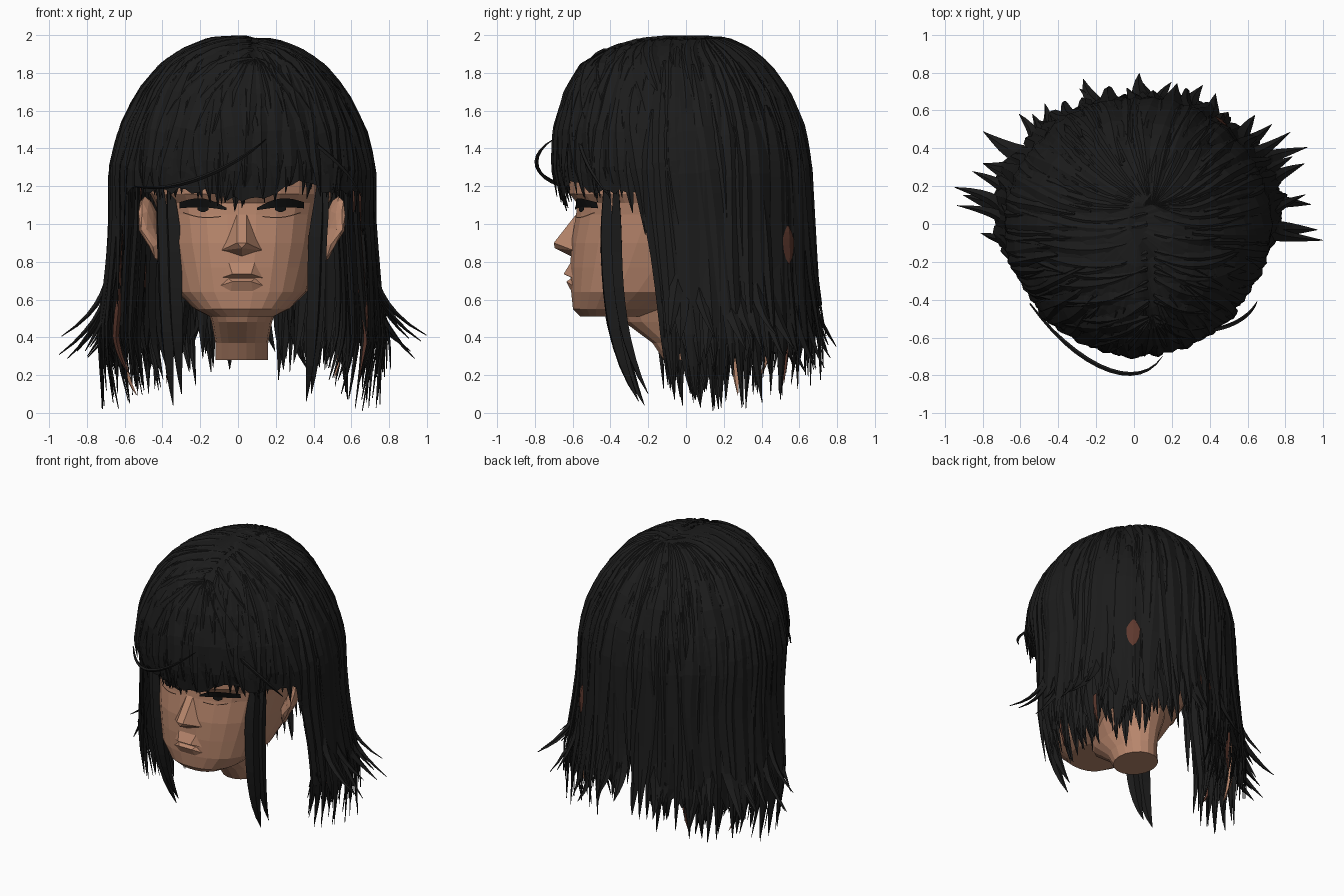
import bpy, bmesh, math, random
from mathutils import Vector, Matrix
from mathutils.geometry import interpolate_bezier

random.seed(7)
R = random.uniform
if "Cube" in bpy.data.objects:
    bpy.data.objects.remove(bpy.data.objects["Cube"])


def material(name, col):
    m = bpy.data.materials.new(name)
    m.use_nodes = True
    m.diffuse_color = (*col, 1)
    m.node_tree.nodes["Principled BSDF"].inputs["Base Color"].default_value = (*col, 1)
    return m


SKIN = material("skin", (0.47, 0.235, 0.148))
HAIR = material("black_hair", (0.0115, 0.0115, 0.0115))
UNDER = material("brown_underlayer", (0.11, 0.04, 0.027))
DARK = material("eye_black", (0.006, 0.006, 0.006))
CX = 0.02


def finish(bm, name, mat):
    bmesh.ops.recalc_face_normals(bm, faces=bm.faces)
    me = bpy.data.meshes.new(name)
    bm.to_mesh(me)
    bm.free()
    me.materials.append(mat)
    bpy.context.collection.objects.link(bpy.data.objects.new(name, me))


def sample(rows, z):
    """Interpolate (z, half width, front y, back y) rows at a height."""
    rows = sorted(rows)
    z = min(max(z, rows[0][0]), rows[-1][0])
    for a, b in zip(rows, rows[1:]):
        if z <= b[0]:
            t = (z - a[0]) / (b[0] - a[0])
            return [a[i] + (b[i] - a[i]) * t for i in (1, 2, 3)]


def bridge(bm, rings, closed=True):
    for a, b in zip(rings, rings[1:]):
        n = len(a)
        for i in range(n if closed else n - 1):
            j = (i + 1) % n
            bm.faces.new((a[i], a[j], b[j], b[i]))


def power(v, e):
    return math.copysign(abs(v) ** (2 / e), v)


def loft(name, rows, n, e, mat):
    bm = bmesh.new()
    rings = []
    for z, w, f, b in rows:
        ring = []
        for i in range(n):
            a = 2 * math.pi * (i + 0.5) / n
            ring.append(bm.verts.new((CX + w * power(math.sin(a), e),
                                      (f + b) / 2 - (b - f) / 2 * power(math.cos(a), e), z)))
        rings.append(ring)
    bridge(bm, rings)
    bm.faces.new(rings[0])
    bm.faces.new(rings[-1])
    finish(bm, name, mat)


# Head and neck
E = 2.4
HEAD = [(0.51, 0.17, -0.56, -0.2), (0.55, 0.25, -0.6, -0.08), (0.64, 0.345, -0.61, 0.1),
        (0.77, 0.385, -0.615, 0.28), (0.9, 0.42, -0.61, 0.4),
        (1.05, 0.445, -0.585, 0.5), (1.11, 0.46, -0.58, 0.52), (1.16, 0.485, -0.62, 0.54),
        (1.4, 0.5, -0.62, 0.58), (1.6, 0.47, -0.54, 0.52), (1.78, 0.32, -0.36, 0.36)]
loft("head", HEAD, 26, E, SKIN)
loft("neck", [(0.28, 0.14, -0.12, 0.2), (0.37, 0.14, -0.18, 0.2),
              (0.48, 0.16, -0.33, 0.22), (0.62, 0.21, -0.4, 0.26)], 18, 2, SKIN)


def face_y(x, z):
    w, f, b = sample(HEAD, z)
    q = max(0, 1 - min(1, abs((x - CX) / w)) ** E)
    return (f + b) / 2 - (b - f) / 2 * q ** (1 / E)


def solid(name, pts, faces):
    bm = bmesh.new()
    vs = [bm.verts.new((CX + x, y, z)) for x, y, z in pts]
    for f in faces:
        bm.faces.new([vs[i] for i in f])
    finish(bm, name, SKIN)


# Angular nose: bridge, tip, wings and base
solid("nose", [(-0.025, -0.575, 1.06), (0.025, -0.575, 1.06), (-0.025, -0.7, 0.9), (0.025, -0.7, 0.9),
               (-0.11, -0.595, 0.86), (0.11, -0.595, 0.86), (0, -0.6, 0.825), (0, -0.695, 0.872)],
      [(0, 1, 3, 2), (0, 2, 4), (1, 5, 3), (2, 3, 7), (2, 7, 4), (3, 5, 7), (4, 7, 6), (5, 6, 7)])
# Lips: an overhanging upper wedge and a smaller lower one
for name, top, mid, low, out in (("upper_lip", 0.8, 0.735, 0.715, -0.648),
                                 ("lower_lip", 0.712, 0.695, 0.64, -0.634)):
    solid(name, [(-0.07, -0.608, top), (0.07, -0.608, top), (-0.11, -0.6, mid - 0.02), (0.11, -0.6, mid - 0.02),
                 (-0.05, out, mid), (0.05, out, mid), (-0.06, -0.605, low), (0.06, -0.605, low)],
          [(0, 1, 5, 4), (0, 4, 2), (1, 3, 5), (4, 5, 7, 6), (2, 4, 6), (3, 7, 5)])


def plate(name, x0, x1, top, low, mat):
    """Thin strip lying on the face between two height curves."""
    bm = bmesh.new()
    rows = []
    for i in range(9):
        t = i / 8
        x = CX + x0 + (x1 - x0) * t
        rows.append([bm.verts.new((x, face_y(x, z) - 0.009, z)) for z in (low(t), top(t))])
    bridge(bm, rows, False)
    finish(bm, name, mat)


def arch(t):
    return math.sin(math.pi * t)


for side, s in (("left", 1), ("right", -1)):
    plate(side + "_lashes", s * 0.08, s * 0.33, lambda t: 1.085 + 0.035 * arch(t) + 0.03 * t,
          lambda t: 1.073 + 0.01 * arch(t) + 0.01 * t, DARK)
    plate(side + "_iris", s * 0.175, s * 0.235, lambda t: 1.1,
          lambda t: 1.075 - 0.012 * arch(t), DARK)
    plate(side + "_lower_lid", s * 0.11, s * 0.31, lambda t: 1.043 - 0.015 * arch(t) + 0.02 * t,
          lambda t: 1.037 - 0.015 * arch(t) + 0.02 * t, SKIN)
    # Ear: a tilted, flattened low-poly shell
    bm = bmesh.new()
    bmesh.ops.create_icosphere(bm, subdivisions=2, radius=1)
    bm.transform(Matrix.Translation((CX + s * 0.485, -0.1, 0.97)) @ Matrix.Rotation(s * 0.5, 4, "Z")
                 @ Matrix.Rotation(s * 0.18, 4, "Y") @ Matrix.Diagonal((0.04, 0.1, 0.18, 1)))
    for v in bm.verts:
        if v.co.z < 0.9:
            v.co.x -= s * 0.03
    finish(bm, side + "_ear", SKIN)

# Hair envelope
DOME = [(2.0, 0.02, -0.1, 0.1), (1.985, 0.17, -0.26, 0.22), (1.93, 0.31, -0.44, 0.34),
        (1.85, 0.43, -0.55, 0.44), (1.7, 0.55, -0.64, 0.55), (1.5, 0.65, -0.7, 0.63),
        (1.3, 0.7, -0.71, 0.665), (1.0, 0.7, -0.66, 0.675), (0.7, 0.725, -0.62, 0.68),
        (0.4, 0.75, -0.6, 0.7), (0, 0.7, -0.52, 0.67)]


def dome(a, z, k=1.0):
    w, f, b = sample(DOME, z)
    x = CX + k * w * math.sin(a)
    y = (f + b) / 2 - k * (b - f) / 2 * math.cos(a)
    if z > 1.6 and y < 0.1:  # parting groove
        z -= 0.03 * math.exp(-((x - 0.09) / 0.04) ** 2)
    return Vector((x, y, z))


def crown_z(x, y):
    """Height of the envelope above a plan position."""
    lo, hi = 1.0, 2.0
    for _ in range(20):
        z = (lo + hi) / 2
        w, f, b = sample(DOME, z)
        inside = ((x - CX) / w) ** 2 + ((y - (f + b) / 2) * 2 / (b - f)) ** 2 < 1
        lo, hi = (z, hi) if inside else (lo, z)
    return lo


def hem(a):
    a = (a + math.pi) % (2 * math.pi) - math.pi
    d = abs(math.degrees(a))
    if d < 66:  # fringe: low in the middle, lifted over the left eye
        return 1.155 - 0.05 * math.exp(-(a / 0.2) ** 2) + 0.05 * math.exp(-((a - 0.45) / 0.15) ** 2)
    if d < 76:
        return 1.13 - (d - 66) * 0.1
    return 0.1 + max(0, d - 105) * 0.002 + max(0, d - 155) * 0.009


def drop(end, u):
    return 2 - (2 - end) * u ** 1.8


# Hair cap with a ragged hem and faint ridges
bm = bmesh.new()
cols = []
for i in range(110):
    a = 2 * math.pi * i / 110
    end = hem(a) + (R(0.0, 0.04) if hem(a) > 1 else R(0.14, 0.34))
    k = R(0.955, 0.985)
    cols.append([bm.verts.new(dome(a, drop(end, 0.03 + 0.97 * j / 15), k)) for j in range(16)])
bridge(bm, cols + [cols[0]], False)
bm.faces.new([c[0] for c in cols])
finish(bm, "hair_cap", HAIR)

# Brown layer lining the back of the hair
bm = bmesh.new()
cols = []
for i in range(24):
    a = math.radians(90 + 180 * i / 23)
    cols.append([bm.verts.new(dome(a, 1.4 - j * R(0.17, 0.2), 0.9)) for j in range(5)])
bridge(bm, cols, False)
finish(bm, "underlayer", UNDER)


def lock(bm, pts, width, thick):
    """Tapered four-sided lock along a path, facing away from the head axis."""
    rings = []
    n = len(pts) - 1
    for i, p in enumerate(pts):
        t = i / n
        tan = (pts[min(i + 1, n)] - pts[max(i - 1, 0)]).normalized()
        out = Vector((p.x - CX, p.y, max(0, p.z - 1.2) * 1.2))
        out = (out - tan * out.dot(tan)).normalized()
        side = tan.cross(out)
        w = width * min(1, 0.15 + 3 * t) * (1 - t ** 5) + 0.003
        h = thick * min(1, 0.2 + 3 * t) * (1 - t ** 5) + 0.002
        rings.append([bm.verts.new(p + v) for v in
                      (side * w / 2, out * h, side * -w / 2, out * -h)])
    bridge(bm, rings)
    bm.faces.new(rings[0])
    bm.faces.new(rings[-1])


def grow(bm, a, u0, end, k, width, flare, thick=0.016):
    bend, phase, turn = R(0.01, 0.035), R(0, 6), R(-0.09, 0.09)
    pts = []
    for i in range(15):
        t = i / 14
        z = drop(end, u0 + (1 - u0) * t)
        pts.append(dome(a + bend * math.sin(6 * t + phase) + turn * t * t, z, k + flare * t ** 5))
    lock(bm, pts, width, thick)


# Outer locks all round, longest at the sides
bm = bmesh.new()
for i in range(115):
    a = math.radians(76 + 208 * (i + R(0, 1)) / 115)
    grow(bm, a, R(0.13, 0.45), max(0.01, hem(a) + R(-0.1, 0.16)), R(0.965, 0.995), R(0.07, 0.15),
         R(-0.1, 0.12))
finish(bm, "outer_locks", HAIR)

# Crown locks sweeping off the parting
bm = bmesh.new()
for i in range(60):
    a = 2 * math.pi * (i + R(0, 1)) / 60
    tip = dome(a, R(1.45, 1.75))
    root = Vector((0.09 + 0.02 * math.sin(a), max(-0.5, min(0.1, tip.y * 0.8 + R(-0.1, 0.05))), 0))
    pts = []
    for j in range(10):
        t = j / 9
        p = root.lerp(tip, t)
        p.y -= 0.06 * arch(t) * abs(math.sin(a))
        p.z = crown_z(p.x, p.y) - 0.012
        pts.append(p)
    lock(bm, pts, R(0.06, 0.11), 0.014)
finish(bm, "crown_locks", HAIR)

# Flicked tips breaking the lower outline
bm = bmesh.new()
for i in range(36):
    a = math.radians(78 + 204 * (i + R(0, 1)) / 36)
    wide = abs(math.sin(a)) > 0.8
    grow(bm, a, 0.72, R(0.28, 0.42) if wide else R(0.2, 0.36), 0.95, R(0.07, 0.12),
         R(0.18, 0.38) if wide else R(0.04, 0.24))
finish(bm, "flicked_tips", HAIR)

# Inner layers hanging behind the ears, with a few tan and brown ends
for name, mat, count, low, high in (("inner_locks", HAIR, 24, 0.72, 0.9), ("brown_locks", UNDER, 2, 0.88, 0.93),
                                    ("tan_locks", SKIN, 1, 0.88, 0.93)):
    bm = bmesh.new()
    for s in (1, -1):
        for i in range(count):
            a = s * math.radians(82 + 66 * (i + R(0, 1)) / count)
            width = R(0.07, 0.13) if mat == HAIR else 0.04
            grow(bm, a, 0.6 if mat == HAIR else 0.85, hem(a) + R(-0.05, 0.18), R(low, high), width, R(-0.1, 0.04))
    finish(bm, name, mat)

# Gap at the back left where the brown layer shows through
bm = bmesh.new()
lock(bm, [dome(math.radians(142), 0.99 - 0.034 * i, 1.012) for i in range(7)], 0.09, 0.006)
finish(bm, "brown_gap", UNDER)

# Fringe
bm = bmesh.new()
for i in range(60):
    a = math.radians(-72 + 144 * (i + R(0, 1)) / 60)
    grow(bm, a, R(0.25, 0.5), hem(a) + R(-0.04, 0.03), R(0.965, 0.995), R(0.06, 0.11), R(-0.06, 0.01), 0.013)
finish(bm, "fringe", HAIR)

# Long strands in front of the ears
bm = bmesh.new()
for x, y, end, w in ((0.41, -0.42, 0.06, 0.1), (0.44, -0.37, 0.1, 0.07),
                     (-0.34, -0.43, 0.1, 0.1), (-0.39, -0.39, 0.04, 0.11)):
    pts = []
    for i in range(14):
        t = i / 13
        pts.append(Vector((x * (1.08 - 0.08 * min(1, 3 * t)) * (1 - 0.12 * t ** 3),
                           y + 0.17 * t ** 4, 1.32 + (end - 1.32) * t)))
    lock(bm, pts, w, 0.04)
finish(bm, "front_strands", HAIR)

# Loose wisps curling off the fringe
bm = bmesh.new()
for path in (((-0.55, -0.42, 1.2), (-0.3, -0.76, 1.15), (0.02, -0.9, 1.33), (0.15, -0.7, 1.45)),
             ((0.3, -0.57, 1.5), (0.45, -0.57, 1.4), (0.6, -0.52, 1.28), (0.65, -0.41, 1.15))):
    lock(bm, interpolate_bezier(*[Vector(p) for p in path], 14), 0.02, 0.01)
finish(bm, "loose_wisps", HAIR)
